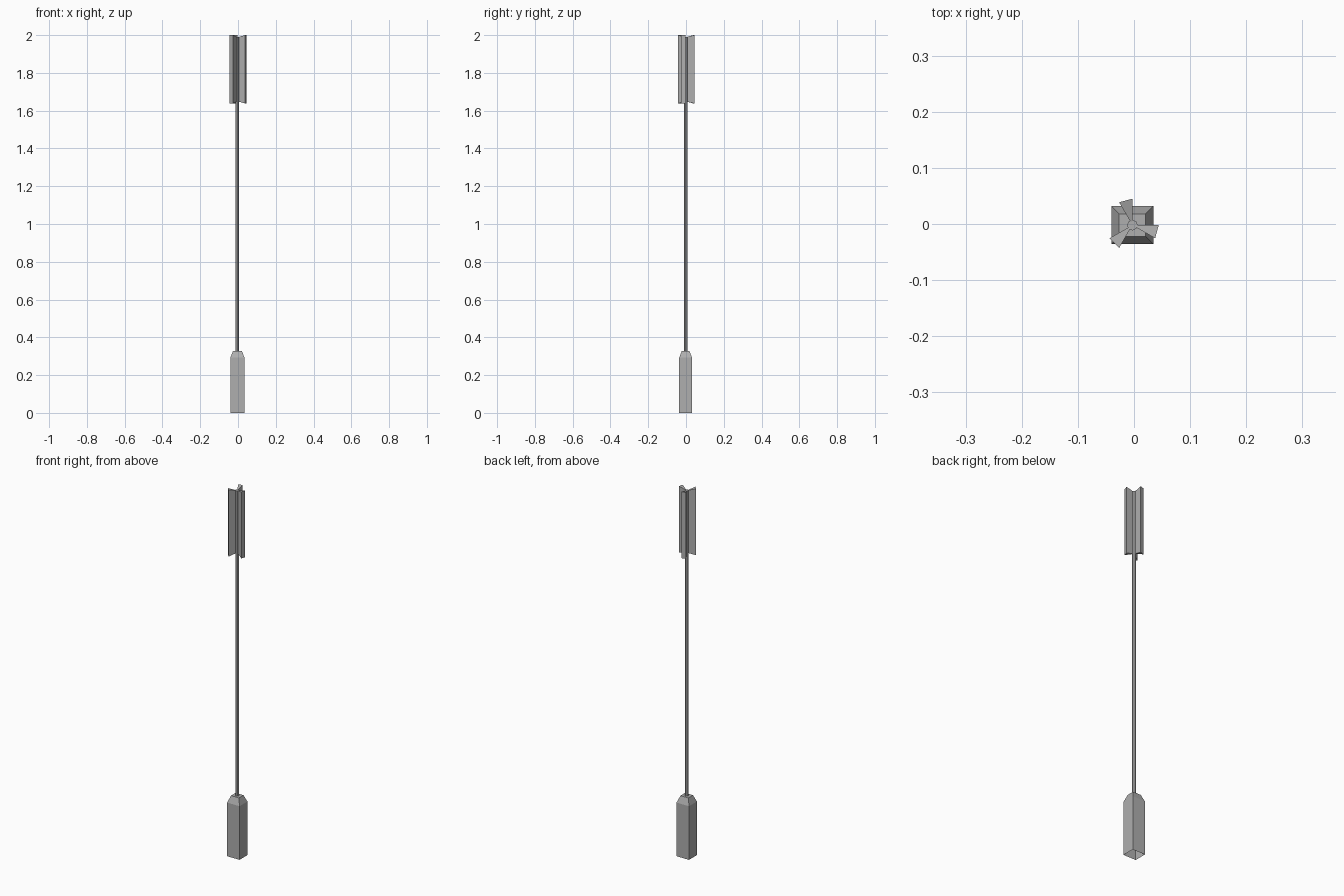
import bpy
import math

if "Cube" in bpy.data.objects:
    bpy.data.objects.remove(bpy.data.objects["Cube"])

CX, CY = -0.003, -0.002   # axis of the shaft

dark_grey = bpy.data.materials.new("dark_grey")
dark_grey.diffuse_color = (0.43, 0.43, 0.43, 1)
dark_grey.use_nodes = True
dark_grey.node_tree.nodes["Principled BSDF"].inputs["Base Color"].default_value = dark_grey.diffuse_color


def make_mesh(name, verts, faces):
    mesh = bpy.data.meshes.new(name)
    mesh.from_pydata(verts, [], faces)
    mesh.materials.append(dark_grey)
    obj = bpy.data.objects.new(name, mesh)
    bpy.context.collection.objects.link(obj)
    return obj


def loft(name, rings, cap_bottom=True):
    """Skin a stack of equal rings and cap the ends."""
    n, m = len(rings[0]), len(rings)
    faces = [(k * n + i, k * n + (i + 1) % n, (k + 1) * n + (i + 1) % n, (k + 1) * n + i)
             for k in range(m - 1) for i in range(n)]
    faces.append(tuple(range((m - 1) * n, m * n)))
    if cap_bottom:
        faces.append(tuple(reversed(range(n))))
    return make_mesh(name, [v for r in rings for v in r], faces)


def rect(hx, hy, z):
    return [(CX + sx * hx, CY + sy * hy, z) for sx, sy in ((-1, -1), (1, -1), (1, 1), (-1, 1))]


def polar(r, deg, z):
    a = math.radians(deg)
    return (CX + r * math.cos(a), CY + r * math.sin(a), z)


# Square head with a tapered shoulder, open underneath
loft("head", [rect(0.0375, 0.034, 0), rect(0.0375, 0.034, 0.292), rect(0.0235, 0.020, 0.328)],
     cap_bottom=False)

# Long thin shaft
loft("shaft", [[polar(0.0095, 45 * i, z) for i in range(8)] for z in (0.32, 1.99)])

# Three wedge fins flaring outwards around the shaft's tail
for k in range(3):
    a = 120 * k
    rings = []
    for z_in, z_out in ((1.648, 1.638), (1.99, 2.0)):
        rings.append([polar(0.007, a - 30, z_in), polar(0.047, a - 30, z_out),
                      polar(0.047, a, z_out), polar(0.007, a, z_in)])
    loft(f"fin_{k + 1}", rings)
